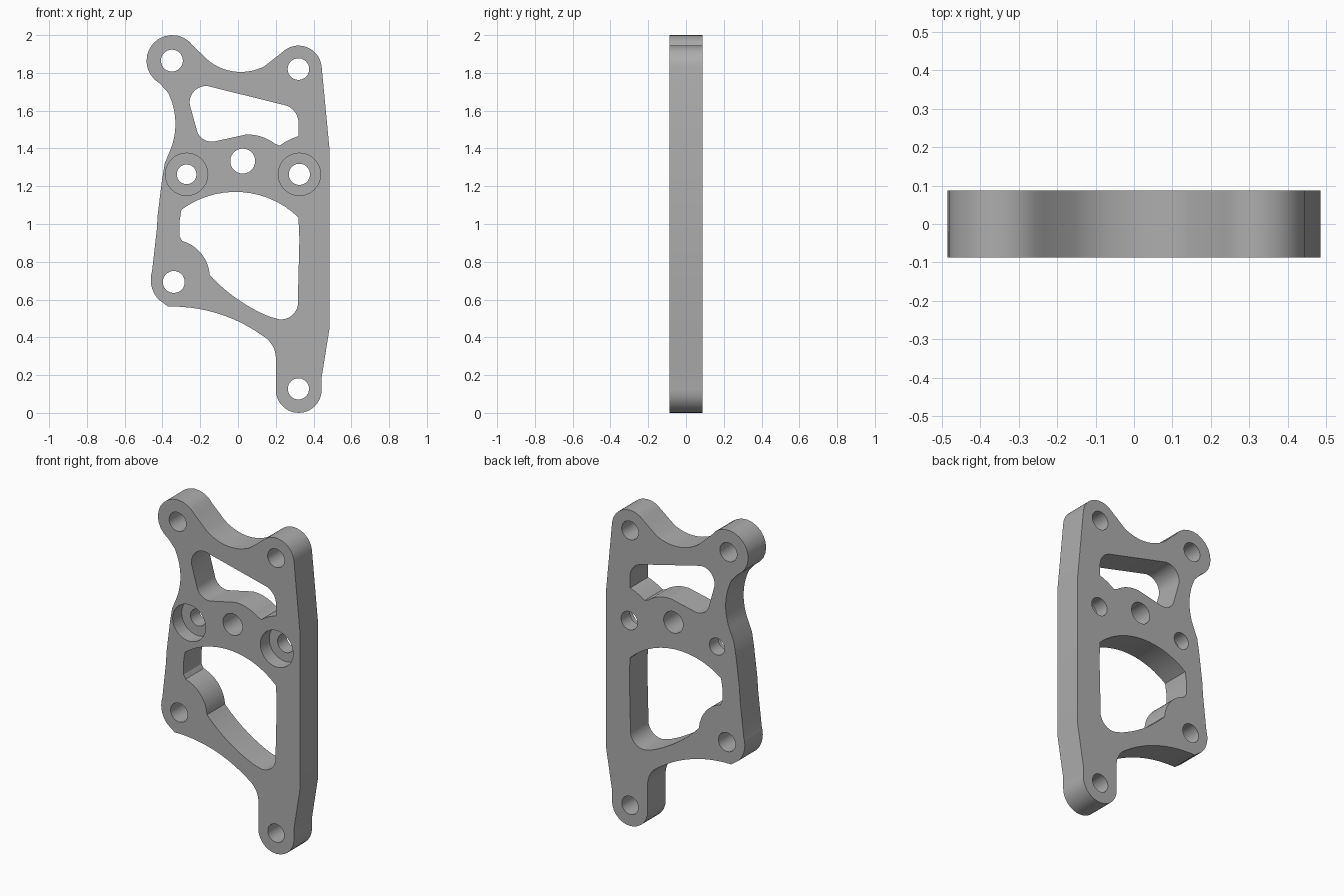
import bpy, bmesh, math
from mathutils import Vector, Matrix

if "Cube" in bpy.data.objects:
    bpy.data.objects.remove(bpy.data.objects["Cube"])

HALF = 0.0875  # half of the plate thickness


def arc(a, m, b, steps=14):
    """Points after a, along the circle through m, ending at b."""
    a, m, b = Vector(a), Vector(m), Vector(b)
    d = 2 * (a.x * (m.y - b.y) + m.x * (b.y - a.y) + b.x * (a.y - m.y))
    aa, mm, bb = a.dot(a), m.dot(m), b.dot(b)
    c = Vector(((aa * (m.y - b.y) + mm * (b.y - a.y) + bb * (a.y - m.y)) / d,
                (aa * (b.x - m.x) + mm * (a.x - b.x) + bb * (m.x - a.x)) / d))
    t0, tm, t1 = (math.atan2(p.y - c.y, p.x - c.x) for p in (a, m, b))
    sweep = (t1 - t0) % math.tau
    if (tm - t0) % math.tau > sweep:
        sweep -= math.tau
    r = (a - c).length
    return [(c.x + r * math.cos(t0 + sweep * i / steps),
             c.y + r * math.sin(t0 + sweep * i / steps)) for i in range(1, steps + 1)]


def path(start, *moves):
    """Closed path: a move is a line end (x, z) or an arc (mid, end)."""
    pts = [start]
    for mv in moves:
        if isinstance(mv[0], tuple):
            pts += arc(pts[-1], mv[0], mv[1])
        else:
            pts.append(mv)
    return pts


def circle(x, z, r, n=40):
    return [(x + r * math.cos(math.tau * i / n), z + r * math.sin(math.tau * i / n))
            for i in range(n)]


# Outer edge, clockwise from the upper left lobe
outline = path(
    (-0.415, 1.745), ((-0.445, 1.96), (-0.235, 1.94)), (-0.15, 1.86),
    ((0.01, 1.805), (0.14, 1.835)), (0.235, 1.91),
    ((0.36, 1.938), (0.443, 1.83)), (0.485, 1.39), (0.485, 0.45), (0.443, 0.19),
    (0.443, 0.122), ((0.322, 0), (0.2, 0.122)), (0.2, 0.28),
    ((0.183, 0.355), (0.135, 0.405)), ((-0.11, 0.527), (-0.37, 0.563)),
    (-0.42, 0.6), ((-0.455, 0.66), (-0.455, 0.75)),
    (-0.43, 0.97), (-0.425, 1.05), (-0.402, 1.235), (-0.388, 1.32), (-0.353, 1.405),
    ((-0.338, 1.6), (-0.37, 1.695)))

upper_window = path(
    (-0.255, 1.63), ((-0.235, 1.7), (-0.16, 1.73)), (0.245, 1.63),
    ((0.3, 1.595), (0.32, 1.54)), (0.32, 1.465), ((0.27, 1.445), (0.22, 1.415)),
    (0.195, 1.425), ((0.125, 1.462), (0.04, 1.473)), (-0.125, 1.437),
    ((-0.185, 1.45), (-0.22, 1.505)))

lower_window = path(
    (-0.3, 1.075), ((-0.01, 1.17), (0.32, 1.035)), (0.325, 0.92), (0.317, 0.6),
    ((0.29, 0.52), (0.22, 0.495)), (0.165, 0.51), ((-0.01, 0.607), (-0.15, 0.73)),
    ((-0.2, 0.85), (-0.295, 0.91)), (-0.31, 0.935), (-0.31, 1.01))

bolt_holes = [(-0.35, 1.865, 0.058), (0.32, 1.82, 0.057), (0.025, 1.333, 0.066),
              (-0.272, 1.263, 0.052), (0.325, 1.263, 0.056),
              (-0.34, 0.693, 0.058), (0.32, 0.127, 0.056)]

grey = bpy.data.materials.new("metal grey")
grey.use_nodes = True
grey.diffuse_color = (0.42, 0.42, 0.42, 1)
grey.node_tree.nodes["Principled BSDF"].inputs["Base Color"].default_value = grey.diffuse_color

# Filled profile with openings, extruded to both sides
curve = bpy.data.curves.new("plate_profile", "CURVE")
curve.dimensions = "2D"
curve.fill_mode = "BOTH"
curve.extrude = HALF
for loop in [outline, upper_window, lower_window] + [circle(*h) for h in bolt_holes]:
    spline = curve.splines.new("POLY")
    spline.points.add(len(loop) - 1)
    for p, (x, z) in zip(spline.points, loop):
        p.co = (x, z, 0, 1)
    spline.use_cyclic_u = True
profile = bpy.data.objects.new("plate_profile", curve)
bpy.context.collection.objects.link(profile)
mesh = bpy.data.meshes.new_from_object(
    profile.evaluated_get(bpy.context.evaluated_depsgraph_get()))
bpy.data.objects.remove(profile)

bm = bmesh.new()
bm.from_mesh(mesh)
bmesh.ops.remove_doubles(bm, verts=bm.verts, dist=0.0005)
bmesh.ops.transform(bm, matrix=Matrix.Rotation(math.pi / 2, 4, "X"), verts=bm.verts)
bmesh.ops.recalc_face_normals(bm, faces=bm.faces)
bm.to_mesh(mesh)
bm.free()
plate = bpy.data.objects.new("bracket_plate", mesh)
bpy.context.collection.objects.link(plate)
mesh.materials.clear()
mesh.materials.append(grey)

# Counterbores sunk halfway into the front
for x in (-0.272, 0.325):
    bpy.ops.mesh.primitive_cylinder_add(
        vertices=48, radius=0.112, depth=2 * HALF,
        location=(x, -HALF, 1.263), rotation=(math.pi / 2, 0, 0))
    cutter = bpy.context.object
    cutter.name = "counterbore_cutter"
    cutter.hide_render = True
    cutter.data.materials.append(grey)
    cut = plate.modifiers.new("counterbore", "BOOLEAN")
    cut.operation = "DIFFERENCE"
    cut.solver = "EXACT"
    cut.object = cutter
    bpy.context.view_layer.objects.active = plate
    bpy.ops.object.modifier_apply(modifier=cut.name)
    bpy.data.objects.remove(cutter)

bpy.ops.object.select_all(action="DESELECT")
plate.select_set(True)
bpy.context.view_layer.objects.active = plate
bpy.ops.object.shade_smooth_by_angle(angle=math.radians(25))
